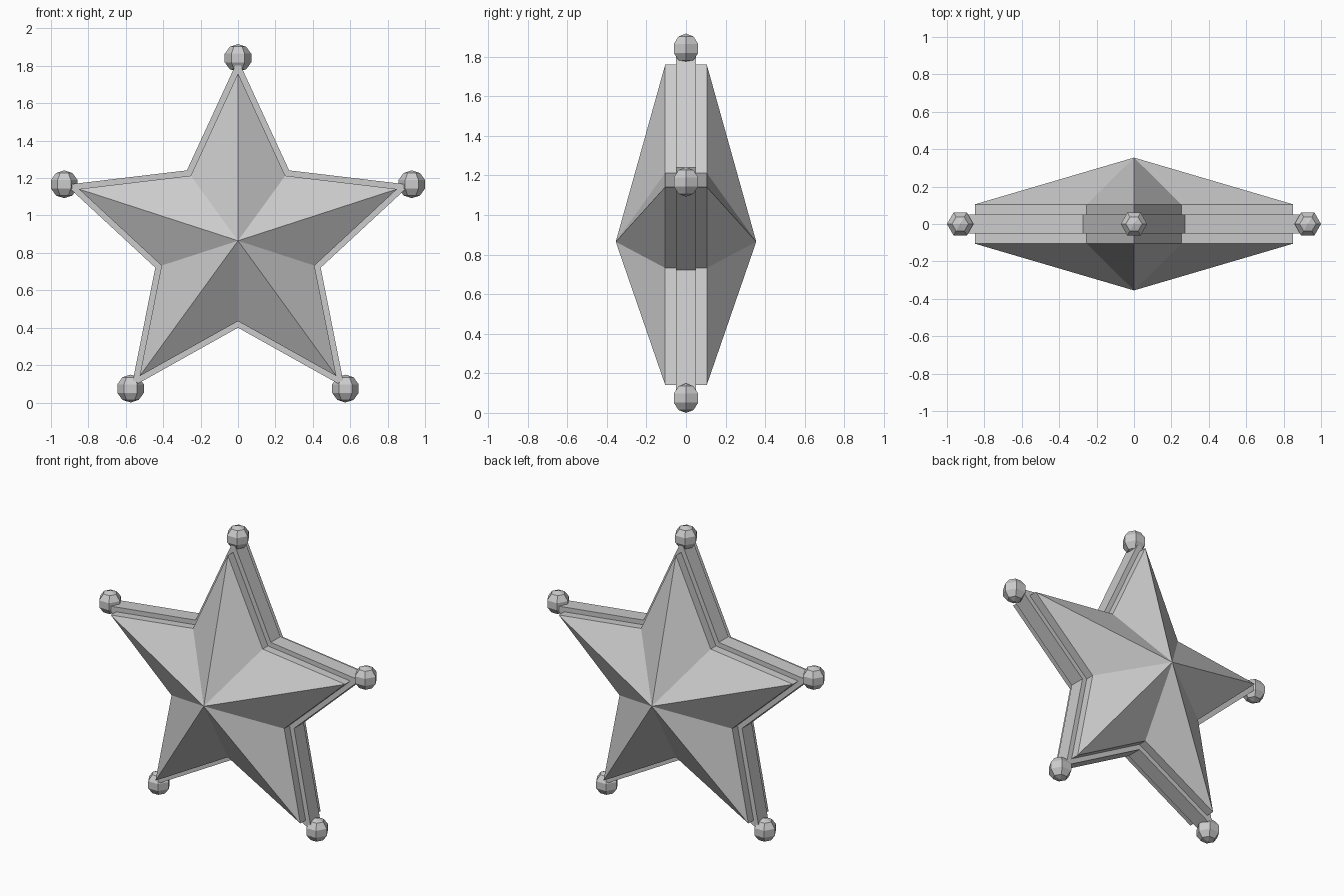
import bpy, bmesh
from math import sin, cos, pi

CENTER_Z = 0.865
POINTS = 5

cube = bpy.data.objects.get("Cube")
if cube:
    bpy.data.objects.remove(cube, do_unlink=True)

grey = bpy.data.materials.new("light_grey")
grey.use_nodes = True
grey.diffuse_color = (0.6, 0.6, 0.6, 1)
grey.node_tree.nodes["Principled BSDF"].inputs["Base Color"].default_value = (0.6, 0.6, 0.6, 1)


def finish(bm, name, location):
    bmesh.ops.recalc_face_normals(bm, faces=bm.faces)
    mesh = bpy.data.meshes.new(name)
    bm.to_mesh(mesh)
    bm.free()
    mesh.materials.append(grey)
    obj = bpy.data.objects.new(name, mesh)
    obj.location = location
    bpy.context.collection.objects.link(obj)


def bridge(bm, a, b):
    n = len(a)
    for i in range(n):
        bm.faces.new((a[i], a[(i + 1) % n], b[(i + 1) % n], b[i]))


def fan(bm, ring, tip):
    for i in range(len(ring)):
        bm.faces.new((ring[i], ring[(i + 1) % len(ring)], tip))


def star(name, outer, inner, half_depth, peak):
    """Star slab whose front and back rise to a central peak."""
    bm = bmesh.new()
    rings = []
    for side in (-1, 1):
        ring = []
        for i in range(2 * POINTS):
            r = inner if i % 2 else outer
            a = pi / 2 + i * pi / POINTS
            ring.append(bm.verts.new((r * cos(a), side * half_depth, r * sin(a))))
        fan(bm, ring, bm.verts.new((0, side * peak, 0)))
        rings.append(ring)
    bridge(bm, *rings)
    finish(bm, name, (0, 0, CENTER_Z))


def ball(name, radius, location, sides=6, bands=5):
    """Low-poly globe with its poles up and down."""
    bm = bmesh.new()
    rings = []
    for j in range(1, bands):
        p = pi * j / bands
        rings.append([bm.verts.new((radius * sin(p) * cos(2 * pi * i / sides),
                                    radius * sin(p) * sin(2 * pi * i / sides),
                                    radius * cos(p))) for i in range(sides)])
    for a, b in zip(rings, rings[1:]):
        bridge(bm, a, b)
    fan(bm, rings[0], bm.verts.new((0, 0, radius)))
    fan(bm, rings[-1], bm.verts.new((0, 0, -radius)))
    finish(bm, name, location)


# Faceted star body and the thinner rim around it
star("star_body", 0.895, 0.43, 0.105, 0.355)
star("star_rim", 0.968, 0.465, 0.05, 0.05)

# Ball on each tip
for k in range(POINTS):
    angle = pi / 2 + k * 2 * pi / POINTS
    ball(f"tip_ball_{k + 1}", 0.0745,
         (0.977 * cos(angle), 0, CENTER_Z + 0.977 * sin(angle)))
